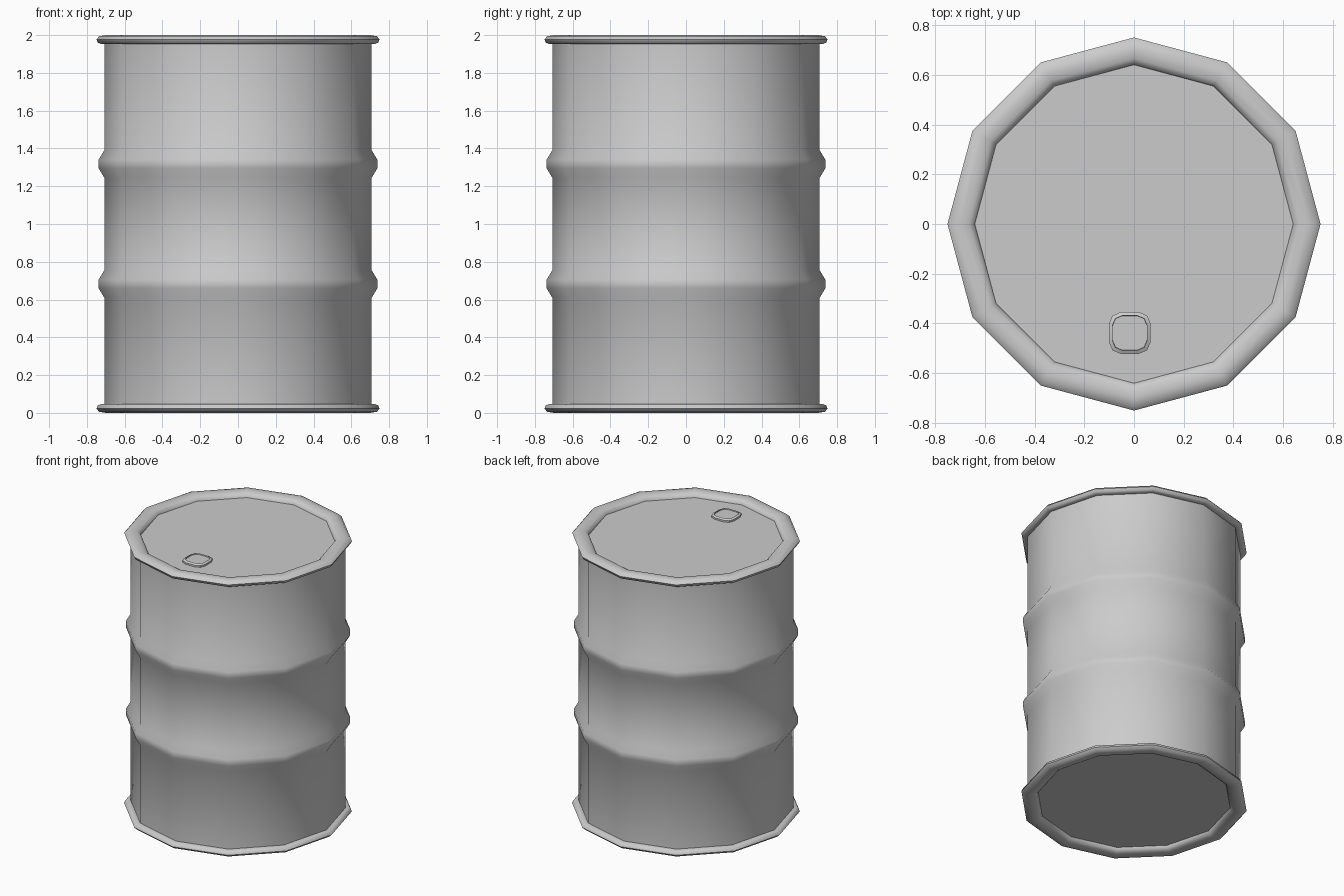
import bpy, bmesh
from math import cos, sin, tau, radians, copysign

if "Cube" in bpy.data.objects:
    bpy.data.objects.remove(bpy.data.objects["Cube"])


def loft(name, rings, sharp):
    """Skin a stack of closed rings and cap both ends."""
    bm = bmesh.new()
    loops = [[bm.verts.new(p) for p in ring] for ring in rings]
    n = len(loops[0])
    for a, b in zip(loops, loops[1:]):
        for i in range(n):
            j = (i + 1) % n
            bm.faces.new((a[i], a[j], b[j], b[i]))
    bm.faces.new(loops[0][::-1])
    bm.faces.new(loops[-1])
    bmesh.ops.recalc_face_normals(bm, faces=bm.faces)
    mesh = bpy.data.meshes.new(name)
    bm.to_mesh(mesh)
    bm.free()
    obj = bpy.data.objects.new(name, mesh)
    bpy.context.collection.objects.link(obj)
    bpy.ops.object.select_all(action='DESELECT')
    obj.select_set(True)
    bpy.context.view_layer.objects.active = obj
    bpy.ops.object.shade_smooth_by_angle(angle=radians(sharp))
    return obj


def circle(r, z, sides=12):
    return [(r * cos(tau * i / sides), r * sin(tau * i / sides), z) for i in range(sides)]


def rounded_square(half, z, cx=-0.017, cy=-0.438, corner=0.5):
    # three points per rounded corner
    pts = []
    r = half * corner * 1.15
    for k in range(4):
        mid = tau * (k + 0.5) / 4
        ox = copysign(half - r, cos(mid))
        oy = copysign(half - r, sin(mid))
        for d in (-1, 0, 1):
            a = mid + d * tau / 8
            pts.append((cx + ox + r * cos(a), cy + oy + r * sin(a), z))
    return pts


# drum: lower half profile (recessed base, rolled rim, wall, rib), mirrored upward
half = [(0.64, 0.035), (0.645, 0.018), (0.665, 0.005), (0.70, 0.0), (0.735, 0.006),
        (0.75, 0.022), (0.742, 0.04), (0.725, 0.047), (0.708, 0.047),
        (0.708, 0.61), (0.738, 0.66), (0.738, 0.705), (0.708, 0.755)]
profile = half + [(r, 2 - z) for r, z in reversed(half)]
loft("drum", [circle(r, z) for r, z in profile], 50)

# filler cap on the lid
cap = [(0.084, 1.96), (0.084, 1.977), (0.070, 1.985), (0.069, 1.977)]
loft("filler_cap", [rounded_square(h, z) for h, z in cap], 35)
